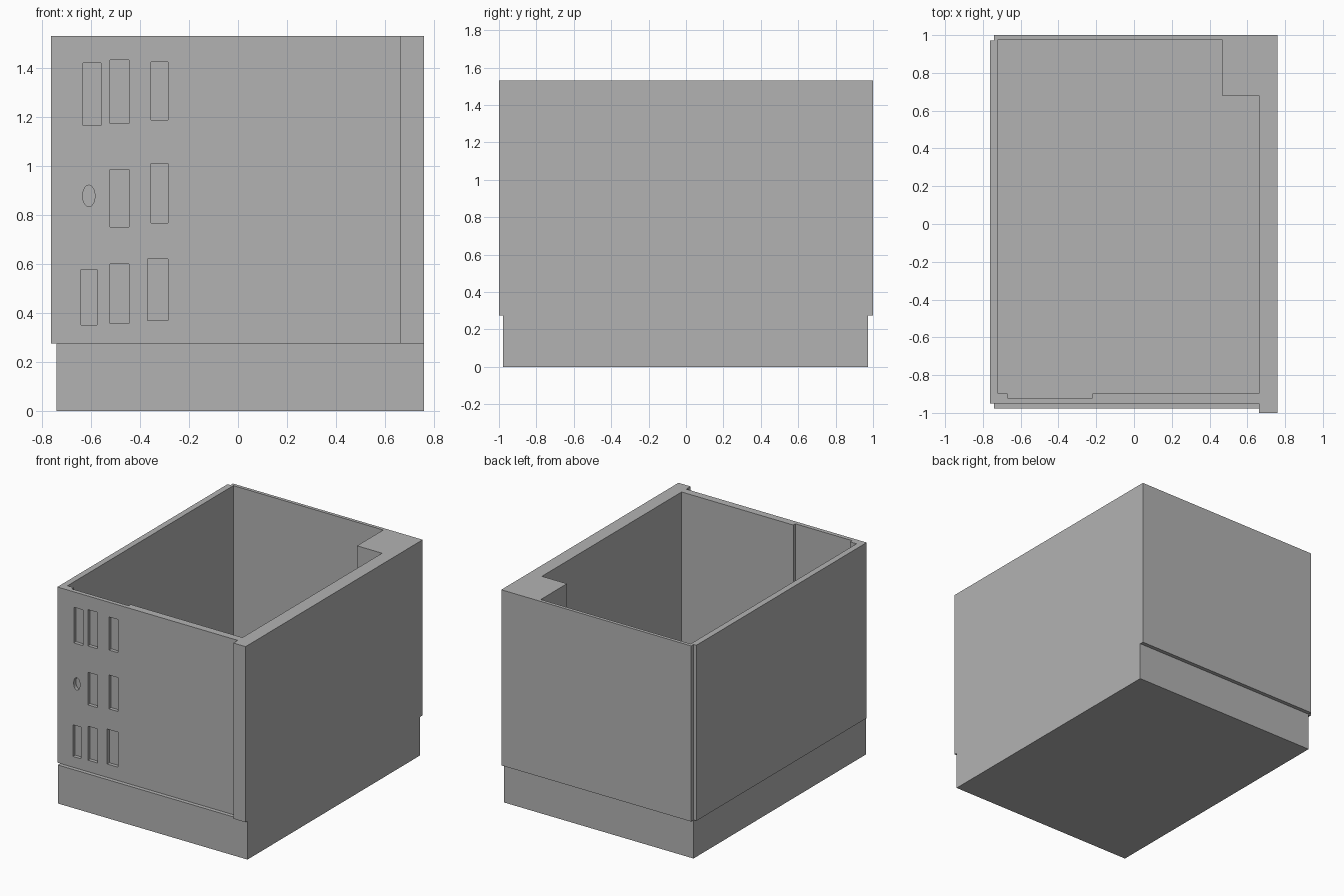
import bpy
import bmesh
import math

if "Cube" in bpy.data.objects:
    bpy.data.objects.remove(bpy.data.objects["Cube"], do_unlink=True)

# Single plain grey
grey = bpy.data.materials.new("plain_grey")
grey.use_nodes = True
grey.diffuse_color = (0.45, 0.45, 0.45, 1)
grey.node_tree.nodes["Principled BSDF"].inputs["Base Color"].default_value = (0.45, 0.45, 0.45, 1)


def prism(name, outline, low, high):
    """Extrude a plan outline from low to high."""
    bm = bmesh.new()
    face = bm.faces.new([bm.verts.new((x, y, low)) for x, y in outline])
    result = bmesh.ops.extrude_face_region(bm, geom=[face])
    for v in result["geom"]:
        if isinstance(v, bmesh.types.BMVert):
            v.co.z = high
    bmesh.ops.recalc_face_normals(bm, faces=bm.faces)
    mesh = bpy.data.meshes.new(name)
    bm.to_mesh(mesh)
    bm.free()
    obj = bpy.data.objects.new(name, mesh)
    obj.data.materials.append(grey)
    bpy.context.collection.objects.link(obj)
    return obj


def rectangle(x0, x1, y0, y1):
    return [(x0, y0), (x1, y0), (x1, y1), (x0, y1)]


def cut(target, cutter):
    """Subtract the cutter from the target and discard it."""
    cutter.hide_render = True
    mod = target.modifiers.new("cut", 'BOOLEAN')
    mod.operation = 'DIFFERENCE'
    mod.solver = 'EXACT'
    mod.object = cutter
    bpy.context.view_layer.objects.active = target
    bpy.ops.object.modifier_apply(modifier=mod.name)
    bpy.data.objects.remove(cutter, do_unlink=True)


TOP, STEP, FLOOR = 1.53, 0.275, 0.29
FRONT = -0.95

# Base block, set in at the back and left
base = prism("base", rectangle(-0.74, 0.76, -0.978, 0.972), 0, STEP)

# Wall shell: corner strip at the front, stepped corner at the back
walls = prism("walls", [
    (-0.763, FRONT), (0.663, FRONT), (0.663, -1), (0.76, -1), (0.76, 1),
    (-0.74, 1), (-0.74, 0.972), (-0.763, 0.972)], STEP, TOP)

# Cavity, leaving a corner block and a thinner stretch of front wall
cavity = prism("cavity_cutter", [
    (-0.72, -0.897), (-0.67, -0.897), (-0.67, -0.92), (-0.22, -0.92),
    (-0.22, -0.897), (0.663, -0.897), (0.663, 0.68), (0.465, 0.68),
    (0.465, 0.976), (-0.72, 0.976)], FLOOR, TOP + 0.1)
cut(walls, cavity)

# Shallow rectangular pockets in the front: x0, x1, z0, z1
POCKET = FRONT + 0.025
pockets = [
    (-0.633, -0.56, 1.165, 1.42), (-0.522, -0.445, 1.173, 1.433),
    (-0.355, -0.285, 1.188, 1.425), (-0.522, -0.445, 0.752, 0.985),
    (-0.355, -0.285, 0.768, 1.01), (-0.64, -0.575, 0.352, 0.578),
    (-0.522, -0.445, 0.357, 0.6), (-0.37, -0.285, 0.37, 0.62)]
for x0, x1, z0, z1 in pockets:
    cut(walls, prism("pocket_cutter", rectangle(x0, x1, FRONT - 0.1, POCKET), z0, z1))

# Oval pocket, extruded upward and then tipped to face the front
oval = prism("oval_cutter", [
    (-0.609 + 0.025 * math.cos(a), 0.878 + 0.044 * math.sin(a))
    for a in (math.tau * i / 32 for i in range(32))], -POCKET, 0.1 - FRONT)
for v in oval.data.vertices:
    v.co = (v.co.x, -v.co.z, v.co.y)
oval.data.flip_normals()
bm = bmesh.new()
bm.from_mesh(oval.data)
bmesh.ops.recalc_face_normals(bm, faces=bm.faces)
bm.to_mesh(oval.data)
bm.free()
cut(walls, oval)
